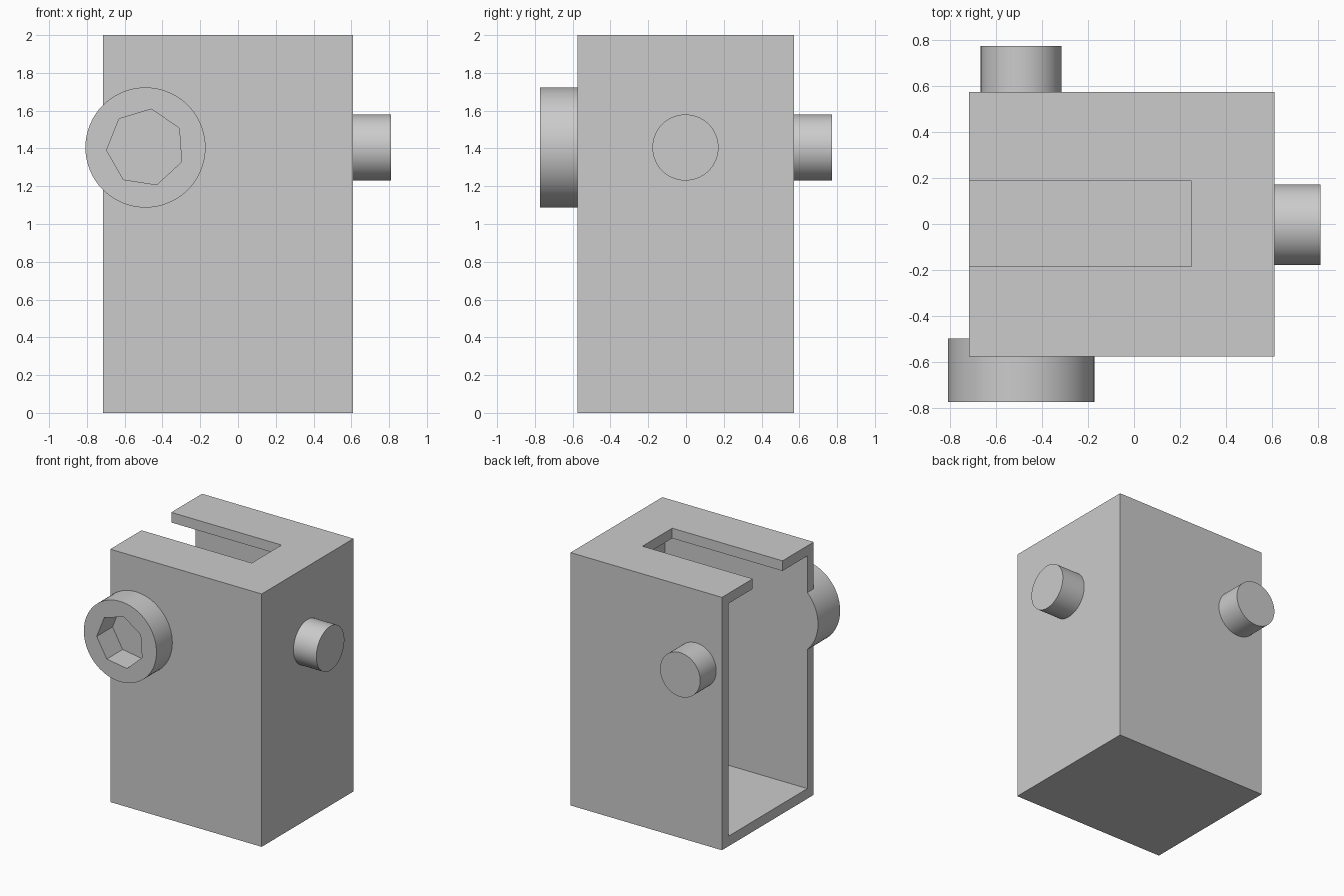
import bpy
from math import pi, radians
from mathutils import Matrix

cube = bpy.data.objects.get("Cube")
if cube:
    bpy.data.objects.remove(cube, do_unlink=True)

grey = bpy.data.materials.new("plain_grey")
grey.use_nodes = True
GREY = (0.6, 0.6, 0.6, 1)
grey.diffuse_color = GREY
grey.node_tree.nodes["Principled BSDF"].inputs["Base Color"].default_value = GREY


def finish(name):
    obj = bpy.context.object
    obj.name = name
    obj.data.materials.append(grey)
    return obj


def block(name, lo, hi):
    """Axis-aligned box between two corners."""
    bpy.ops.mesh.primitive_cube_add(size=1)
    size = [b - a for a, b in zip(lo, hi)]
    mid = [(a + b) / 2 for a, b in zip(lo, hi)]
    obj = finish(name)
    obj.data.transform(Matrix.Translation(mid) @ Matrix.Diagonal((*size, 1)))
    return obj


def rod(name, radius, start, end, sides=64, turn=0):
    """Cylinder or prism between two points."""
    axis = end - start
    bpy.ops.mesh.primitive_cylinder_add(vertices=sides, radius=radius, depth=axis.length)
    obj = finish(name)
    spin = axis.to_track_quat("Z", "Y").to_matrix().to_4x4()
    obj.data.transform(Matrix.Translation((start + end) / 2) @ spin @ Matrix.Rotation(turn, 4, "Z"))
    return obj


def cut(target, cutter):
    """Subtract the cutter and hide it."""
    mod = target.modifiers.new(cutter.name, "BOOLEAN")
    mod.operation, mod.solver, mod.object = "DIFFERENCE", "EXACT", cutter
    bpy.context.view_layer.objects.active = target
    bpy.ops.object.modifier_apply(modifier=mod.name)
    bpy.data.objects.remove(cutter, do_unlink=True)


def smooth(obj):
    bpy.ops.object.select_all(action="DESELECT")
    obj.select_set(True)
    bpy.context.view_layer.objects.active = obj
    bpy.ops.object.shade_smooth_by_angle(angle=radians(30))


V = lambda *p: Matrix.Translation(p).to_translation()
LEFT, RIGHT, FRONT, BACK, TOP = -0.715, 0.61, -0.575, 0.572, 2.0
WALL = 0.08
PIN_X, PIN_Z = -0.49, 1.405

# Hollow housing, open on one side, with a slot through the top
housing = block("housing", (LEFT, FRONT, 0), (RIGHT, BACK, TOP))
cut(housing, block("cavity", (LEFT - 1, FRONT + WALL, WALL), (RIGHT - WALL, BACK - WALL, TOP - WALL)))
cut(housing, block("top_slot", (LEFT - 1, -0.185, TOP - 0.2), (0.25, 0.187, TOP + 1)))

# Round bolt head with a seven-sided socket
head_face = V(PIN_X, -0.773, PIN_Z)
bolt_head = rod("bolt_head", 0.318, V(PIN_X, FRONT + WALL - 0.001, PIN_Z), head_face)
socket = rod("socket", 0.206, head_face + V(0, 0.2, 0), head_face - V(0, 0.1, 0), sides=7)
# Turn the socket so that one corner points sideways
first = min((v.co - head_face for v in socket.data.vertices), key=lambda d: d.x)
pivot = Matrix.Translation(head_face)
lean = radians(4) - (0 if abs(first.z) < 0.02 else pi / 14)
socket.data.transform(pivot @ Matrix.Rotation(-lean, 4, "Y") @ pivot.inverted())
cut(bolt_head, socket)
smooth(bolt_head)

# Plain pegs on the back and side
back_peg = rod("back_peg", 0.175, V(PIN_X, BACK - WALL / 2, PIN_Z), V(PIN_X, 0.773, PIN_Z))
side_peg = rod("side_peg", 0.175, V(RIGHT - WALL / 2, -0.003, PIN_Z), V(0.81, -0.003, PIN_Z))
for peg in (back_peg, side_peg):
    smooth(peg)
